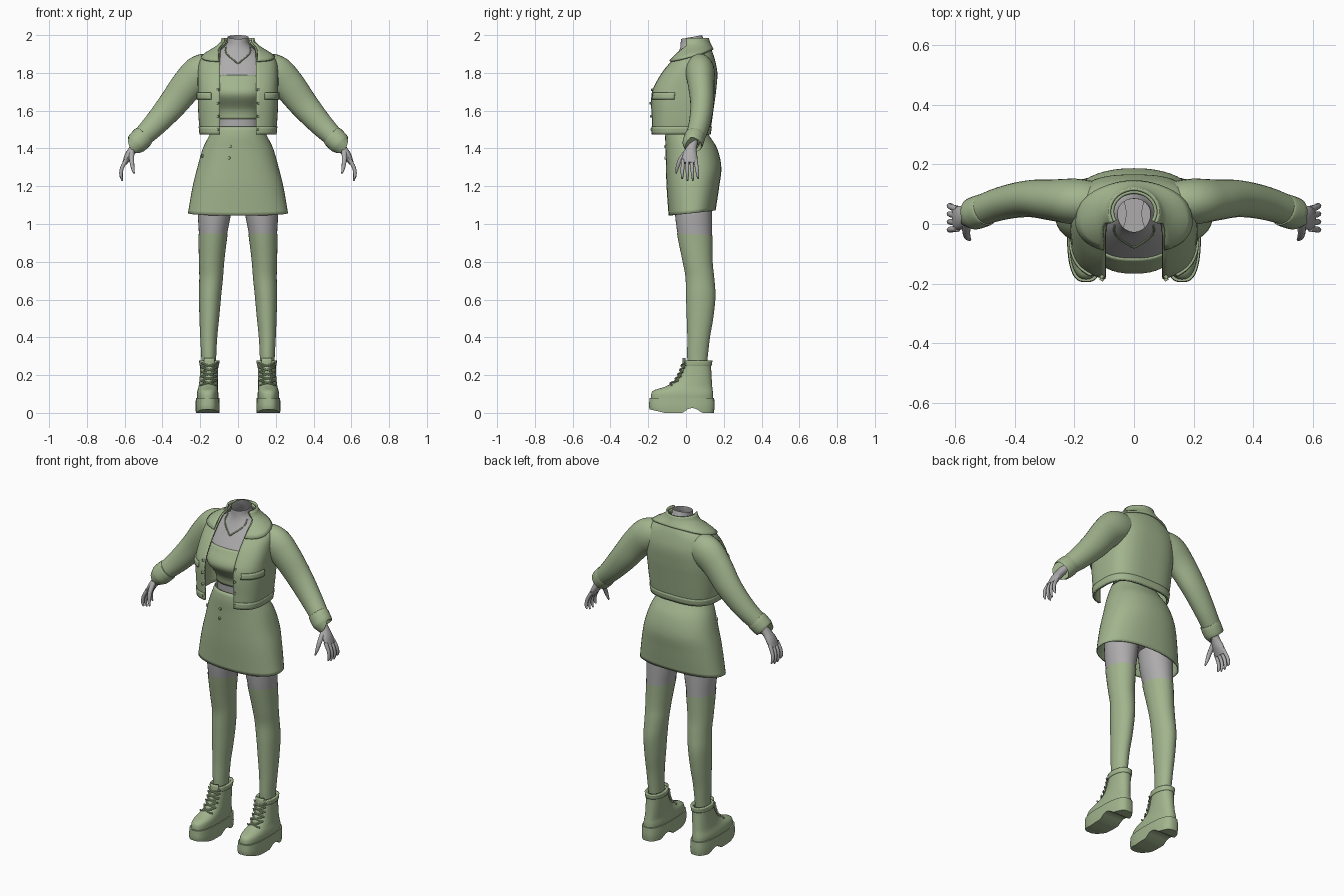
import bpy
import math
from mathutils import Vector

default_cube = bpy.data.objects.get("Cube")
if default_cube:
    bpy.data.objects.remove(default_cube, do_unlink=True)


def make_material(name, colour):
    mat = bpy.data.materials.new(name)
    mat.use_nodes = True
    mat.diffuse_color = colour
    mat.node_tree.nodes["Principled BSDF"].inputs["Base Color"].default_value = colour
    return mat


GREEN = make_material("sage green", (0.36, 0.46, 0.27, 1))
GREY = make_material("neutral grey", (0.42, 0.41, 0.41, 1))


def add_object(name, verts, faces, mat, mirrored=False, thickness=0):
    """Create a smooth mesh, plus its mirror twin when asked."""
    for sign in ((1, -1) if mirrored else (1,)):
        label = name if not mirrored else ("left_" if sign > 0 else "right_") + name
        mesh = bpy.data.meshes.new(label)
        mesh.from_pydata([(sign * v[0], v[1], v[2]) for v in verts], [],
                         [f if sign > 0 else f[::-1] for f in faces])
        mesh.materials.append(mat)
        mesh.shade_smooth()
        mesh.set_sharp_from_angle(angle=math.radians(42))
        obj = bpy.data.objects.new(label, mesh)
        bpy.context.collection.objects.link(obj)
        if thickness:
            shell = obj.modifiers.new("thickness", 'SOLIDIFY')
            shell.thickness = thickness
            shell.offset = -1


def interp(rows, key):
    """Smooth interpolation of table rows by their first column."""
    key = min(max(key, rows[0][0]), rows[-1][0])
    i = 0
    while i < len(rows) - 2 and key > rows[i + 1][0]:
        i += 1
    a, b = rows[i], rows[i + 1]
    before, after = rows[max(i - 1, 0)], rows[min(i + 2, len(rows) - 1)]
    step = b[0] - a[0]
    f = (key - a[0]) / step
    result = []
    for c in range(1, len(a)):
        ma = (b[c] - before[c]) / (b[0] - before[0]) * step
        mb = (after[c] - a[c]) / (after[0] - a[0]) * step
        result.append((2*f**3 - 3*f**2 + 1) * a[c] + (f**3 - 2*f**2 + f) * ma
                      + (3*f**2 - 2*f**3) * b[c] + (f**3 - f**2) * mb)
    return result


def point(rows, z, t, off=0.0):
    """Point on a body of rows (z, centre x, half width, front y, back y, power)."""
    cx, rx, yf, yb, p = interp(rows, z)
    s, c = math.sin(t), math.cos(t)
    x = cx + (rx + off) * math.copysign(abs(s) ** (2 / p), s)
    y = (yf + yb) / 2 - ((yb - yf) / 2 + off) * math.copysign(abs(c) ** (2 / p), c)
    return Vector((x, y, z))


def surface(name, rows, low, high, mat, span=None, off=0.0, nz=16, nt=48,
            caps="", mirrored=False, thickness=0):
    """Loft a table; low and high may vary around, span limits the angle."""
    low_at = low if callable(low) else lambda s: low
    high_at = high if callable(high) else lambda s: high
    closed = span is None
    cols = nt if closed else nt + 1
    verts, faces = [], []
    for j in range(nz + 1):
        for i in range(cols):
            s = i / nt
            z = low_at(s) + (high_at(s) - low_at(s)) * j / nz
            t0, t1 = (0, 2 * math.pi) if closed else span(z)
            verts.append(point(rows, z, t0 + (t1 - t0) * s, off))
    for j in range(nz):
        for i in range(nt):
            k = (i + 1) % cols
            faces.append((j*cols + i, j*cols + k, (j+1)*cols + k, (j+1)*cols + i))
    # Caps are strips from side to side
    for i in range(nt // 2 if closed else 0):
        ids = list(dict.fromkeys((i, i + 1, nt - i - 1, (nt - i) % nt)))
        if "b" in caps:
            faces.append(tuple(ids[::-1]))
        if "t" in caps:
            faces.append(tuple(nz * nt + q for q in ids))
    add_object(name, verts, faces, mat, mirrored, thickness)


def tube(name, pts, mat, n=20, steps=4, mirrored=False, caps=True):
    """Sweep an oval along points (x, y, z, radius in xz, radius in y)."""
    rows = [(i, *p) for i, p in enumerate(pts)]
    total = (len(pts) - 1) * steps
    rings = [interp(rows, k / steps) for k in range(total + 1)]
    verts, faces = [], []
    for k, r in enumerate(rings):
        tangent = Vector(rings[min(k + 1, total)][:3]) - Vector(rings[max(k - 1, 0)][:3])
        u = Vector((0, 1, 0)).cross(tangent).normalized()
        v = tangent.cross(u).normalized()
        for i in range(n):
            a = 2 * math.pi * i / n
            verts.append(Vector(r[:3]) + u * r[3] * math.cos(a) + v * r[4] * math.sin(a))
    for k in range(total):
        for i in range(n):
            q = (i + 1) % n
            faces.append((k*n + i, k*n + q, (k+1)*n + q, (k+1)*n + i))
    if caps:
        faces += [tuple(range(n))[::-1], tuple(range(total * n, total * n + n))]
    add_object(name, verts, faces, mat, mirrored)


def stud(name, rows, z, t, radius, mirrored=False):
    """Small button standing on a lofted body."""
    a, b = point(rows, z, t, -0.004), point(rows, z, t, 0.008)
    b.x += 0.0005
    tube(name, [(*a, radius, radius), (*b, radius, radius)], GREEN, 10, 1, mirrored)


# Torso with an open neck
TORSO = [(1.14, 0, .17, -.06, .12, 2.2), (1.3, 0, .17, -.075, .14, 2.2),
         (1.42, 0, .14, -.085, .11, 2.2), (1.5, 0, .115, -.09, .085, 2.2),
         (1.6, 0, .118, -.1, .09, 2.3), (1.69, 0, .14, -.16, .11, 2.6),
         (1.77, 0, .15, -.125, .125, 2.5), (1.85, 0, .15, -.075, .125, 2.3),
         (1.9, 0, .12, -.045, .12, 2.1), (1.935, 0, .075, -.03, .11, 2),
         (1.96, 0, .056, -.028, .1, 2), (2, 0, .056, -.025, .085, 2)]
surface("torso", TORSO, 1.14, lambda s: 1.99 - .01 * math.cos(2 * math.pi * s),
        GREY, nz=40, caps="b")
surface("crop_top", TORSO, 1.555, 1.79, GREEN, off=.006, nz=18, thickness=.006)

# Necklace hanging over the chest
chain = []
for k in range(-6, 7):
    f = abs(k) / 6
    p = point(TORSO, 1.85 + .085 * f, .95 * k / 6 * f ** .3, .004)
    chain.append((*p, .0035, .0035))
tube("necklace", chain, GREEN, 8, 2)

# Skirt with a raised back hem, a waistband and buttons
SKIRT = [(1.04, 0, .268, -.092, .152, 2.3), (1.2, 0, .24, -.103, .176, 2.3),
         (1.3, 0, .215, -.106, .187, 2.3), (1.4, 0, .186, -.108, .165, 2.2),
         (1.47, 0, .152, -.11, .122, 2.2), (1.515, 0, .132, -.103, .097, 2.2)]
surface("skirt", SKIRT, lambda s: 1.058 - .014 * math.cos(2 * math.pi * s), 1.515,
        GREEN, nz=24, thickness=.006)
for z, t in ((1.41, -.2), (1.35, -.2), (1.36, -1.2)):
    stud("skirt_button", SKIRT, z, t, .008)

# Open cropped jacket
JACKET = [(1.475, 0, .2, -.184, .127, 3), (1.55, 0, .208, -.186, .138, 3),
          (1.65, 0, .213, -.19, .152, 3), (1.71, 0, .213, -.182, .16, 3),
          (1.8, 0, .212, -.135, .166, 2.7), (1.87, 0, .2, -.08, .153, 2.4),
          (1.91, 0, .155, -.05, .14, 2.2), (1.94, 0, .105, -.035, .125, 2),
          (1.965, 0, .078, -.03, .113, 2), (1.985, 0, .073, -.025, .107, 2)]


def opening(z):
    _, rx, _, _, p = interp(JACKET, z)
    t = math.asin(min(.096 / rx, .88) ** (p / 2))
    return t, 2 * math.pi - t


surface("jacket_body", JACKET, 1.475, 1.975, GREEN, opening, nz=30, nt=64, thickness=.009)
surface("jacket_hem", JACKET, 1.475, 1.515, GREEN, opening, off=.004, nz=3, nt=64,
        thickness=.006)
surface("collar", JACKET, lambda s: 1.925 - .06 * abs(math.cos(math.pi * s)) ** 3, 1.985,
        GREEN, opening, off=.014, nz=6, nt=48, thickness=.01)
surface("pocket_flap", JACKET, 1.66, 1.695, GREEN, lambda z: (.55, 1.45), off=.007,
        nz=3, nt=16, mirrored=True, thickness=.009)
for k in range(4):
    z = 1.5 + k * .07
    stud("jacket_button", JACKET, z, opening(z)[0] + .05, .007, True)

# Sleeves and turned cuffs
tube("sleeve", [(.12, .07, 1.815, .085, .07), (.195, .075, 1.8, .096, .077),
                (.265, .08, 1.738, .087, .07), (.35, .085, 1.63, .076, .062),
                (.44, .07, 1.527, .063, .056), (.525, .042, 1.442, .051, .05)],
     GREEN, 28, 6, True)
tube("cuff", [(.497, .049, 1.468, .052, .05), (.503, .047, 1.462, .059, .055),
              (.54, .034, 1.424, .057, .054), (.544, .033, 1.42, .046, .046)],
     GREEN, 24, 3, True)

# Hands with four fingers and a thumb
tube("palm", [(.525, .035, 1.435, .025, .028), (.555, .027, 1.397, .023, .029),
              (.58, .021, 1.36, .021, .039), (.6, .018, 1.322, .013, .041)],
     GREY, 16, 4, True)
for k, finger in enumerate(("little", "ring", "middle", "index")):
    y = .05 - .022 * k
    tip = 1.222 + .012 * abs(k - 1.5)
    tube(finger + "_finger", [(.592, y, 1.34, .011, .011), (.615, y * 1.15, 1.295, .01, .01),
                              (.619, y * 1.25, 1.258, .009, .008),
                              (.612, y * 1.3, tip, .004, .004)], GREY, 10, 3, True)
tube("thumb", [(.563, .004, 1.385, .015, .015), (.563, -.03, 1.342, .013, .012),
               (.558, -.046, 1.3, .01, .009), (.55, -.053, 1.268, .004, .004)],
     GREY, 10, 3, True)

# Legs and long socks
LEG = [(.2, .155, .036, .02, .1, 2), (.28, .155, .036, .01, .11, 2),
       (.4, .155, .042, .01, .124, 2), (.5, .152, .049, .007, .141, 2),
       (.62, .148, .056, .003, .153, 2), (.72, .142, .06, 0, .146, 2),
       (.8, .14, .064, -.015, .138, 2), (.95, .132, .075, -.045, .137, 2),
       (1.05, .125, .087, -.058, .138, 2), (1.2, .115, .09, -.065, .135, 2)]
surface("leg", LEG, .9, 1.2, GREY, nz=8, nt=32, caps="bt", mirrored=True)
surface("sock", LEG, .21, lambda s: .945 + .006 * math.cos(2 * math.pi * s), GREEN,
        off=.003, nz=36, nt=32, mirrored=True)

# Boot soles with a raised arch and heel
SOLE = [(0, .161, .062, -.185, .147, 2.8), (.03, .161, .064, -.195, .151, 2.8),
        (.08, .161, .062, -.193, .149, 2.8)]


def tread(s):
    y = point(SOLE, .03, 2 * math.pi * s).y
    if -.02 < y < .085:
        return .026 * math.sin(math.pi * (y + .02) / .105)
    return max(0, -.12 - y) * .25


surface("boot_sole", SOLE, tread, .08, GREEN, nz=5, nt=64, caps="bt", mirrored=True)

# Boot uppers, rims, tongues and laces
BOOT = [(.07, .161, .057, -.186, .143, 2.5), (.1, .161, .057, -.184, .143, 2.5),
        (.12, .16, .054, -.17, .141, 2.4), (.137, .158, .051, -.115, .139, 2.3),
        (.165, .156, .049, -.062, .137, 2.2), (.2, .154, .048, -.035, .135, 2.2),
        (.25, .152, .048, -.015, .133, 2.2), (.277, .152, .05, -.012, .136, 2.2)]
surface("boot_upper", BOOT, .07, .275, GREEN, nz=24, nt=40, mirrored=True, thickness=.012)
surface("boot_rim", BOOT, .25, .277, GREEN, lambda z: (.6, 2 * math.pi - .6), off=.004,
        nz=4, nt=32, mirrored=True, thickness=.012)
surface("boot_tongue", BOOT, .16, .29, GREEN, lambda z: (-.5, .5), off=.006, nz=8, nt=12,
        mirrored=True, thickness=.008)
for k in range(5):
    z = .147 + .023 * k
    for way in (1, -1):
        lace = []
        for m in range(5):
            p = point(BOOT, z + .006 * m, way * (m - 2) * .36, .01)
            lace.append((*p, .0045, .0045))
        tube("boot_lace", lace, GREEN, 8, 2, True)
